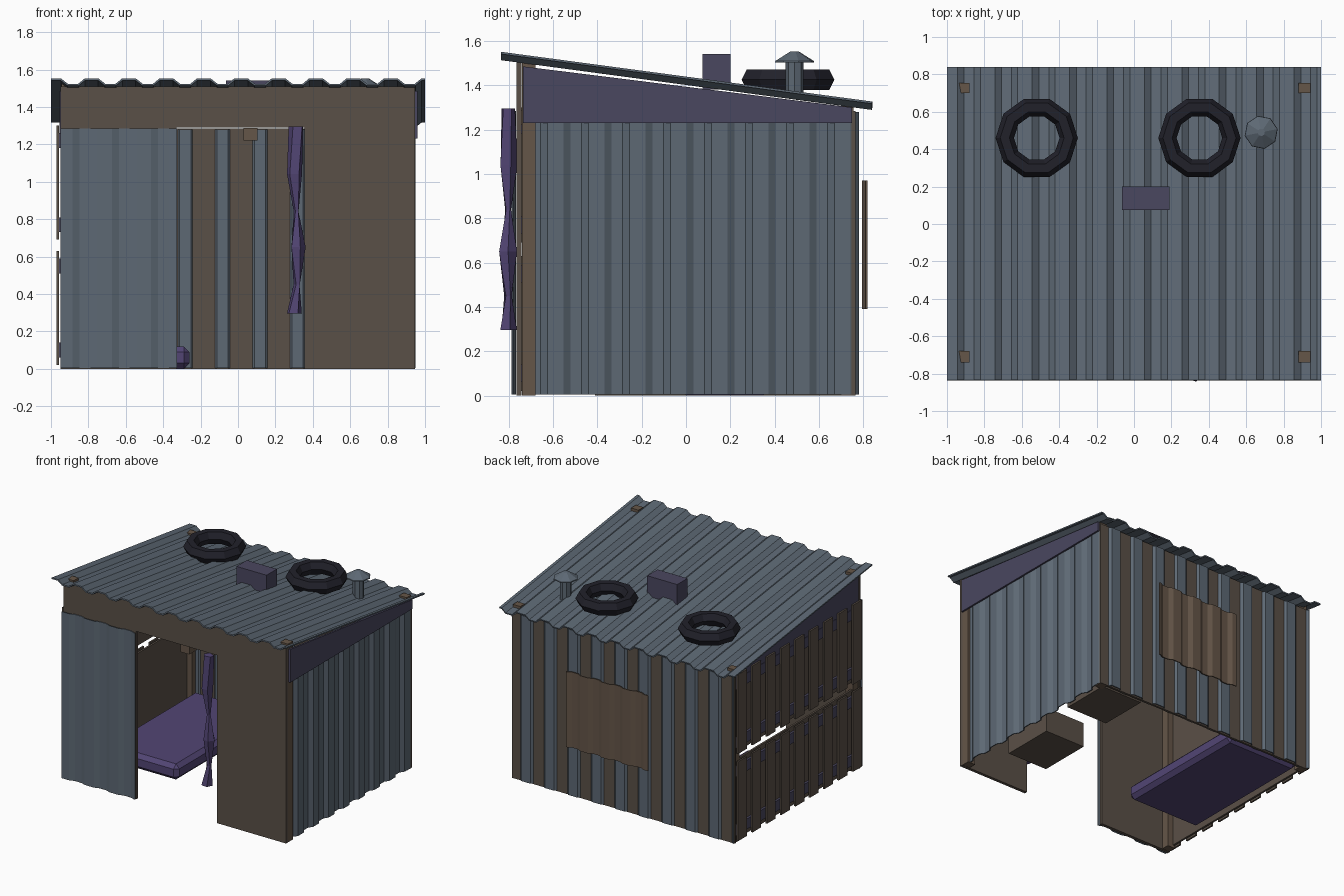
import bpy, bmesh, math
from mathutils import Vector

cube = bpy.data.objects.get("Cube")
if cube:
    bpy.data.objects.remove(cube, do_unlink=True)


def material(name, r, g, b):
    m = bpy.data.materials.new(name)
    m.use_nodes = True
    m.diffuse_color = (r, g, b, 1)
    m.node_tree.nodes["Principled BSDF"].inputs["Base Color"].default_value = (r, g, b, 1)
    return m


METAL = material("blue grey metal", 0.11, 0.14, 0.175)
WOOD = material("brown wood", 0.102, 0.08, 0.063)
POST = material("light brown wood", 0.13, 0.092, 0.065)
SLATE = material("purple grey", 0.068, 0.063, 0.115)
CLOTH = material("purple cloth", 0.085, 0.06, 0.175)
RUBBER = material("black rubber", 0.015, 0.015, 0.023)


def finish(name, bm, mat):
    bmesh.ops.recalc_face_normals(bm, faces=bm.faces)
    mesh = bpy.data.meshes.new(name)
    bm.to_mesh(mesh)
    bm.free()
    mesh.materials.append(mat)
    obj = bpy.data.objects.new(name, mesh)
    bpy.context.scene.collection.objects.link(obj)
    return obj


def box(name, x, y, z, mat, bevel=0):
    """Box from three (low, high) ranges."""
    bm = bmesh.new()
    bmesh.ops.create_cube(bm, size=1)
    for v in bm.verts:
        v.co = Vector([(r[0] + r[1]) / 2 + c * (r[1] - r[0]) for r, c in zip((x, y, z), v.co)])
    obj = finish(name, bm, mat)
    if bevel:
        mod = obj.modifiers.new("bevel", "BEVEL")
        mod.width = bevel
        mod.segments = 1
    return obj


def loft(name, rings, mat):
    """Closed skin through rings of equal point counts, with end caps."""
    bm = bmesh.new()
    rows = [[bm.verts.new(p) for p in ring] for ring in rings]
    n = len(rows[0])
    for a, b in zip(rows, rows[1:]):
        for i in range(n):
            bm.faces.new((a[i], a[(i + 1) % n], b[(i + 1) % n], b[i]))
    bm.faces.new(rows[0][::-1])
    bm.faces.new(rows[-1])
    return finish(name, bm, mat)


def ring(cx, cy, z, rx, ry, n, turn=0.0):
    angles = [turn + math.tau * i / n for i in range(n)]
    return [(cx + rx * math.cos(a), cy + ry * math.sin(a), z) for a in angles]


def corrugated(name, span, period, start, depth, ends, place, mat, thick=0.008):
    """Trapezoid sheet; place(u, height, v) maps it into space."""
    shape = [(0, 1), (0.37, 1), (0.55, 0), (0.83, 0), (1, 1)]

    def height(u):
        t = ((u - start) / period) % 1
        for (a, ha), (b, hb) in zip(shape, shape[1:]):
            if t <= b:
                return depth * (ha + (hb - ha) * (t - a) / (b - a))

    us = [start + period * (k + t) for k in range(-1, 14) for t, _ in shape[:4]]
    us = [span[0]] + [u for u in us if span[0] + 0.002 < u < span[1] - 0.002] + [span[1]]
    bm = bmesh.new()
    rows = [[bm.verts.new(place(u, height(u), v)) for v in ends] for u in us]
    for a, b in zip(rows, rows[1:]):
        bm.faces.new((a[0], b[0], b[1], a[1]))
    obj = finish(name, bm, mat)
    mod = obj.modifiers.new("thickness", "SOLIDIFY")
    mod.thickness = thick
    mod.offset = 0
    return obj


def roof_z(y):
    return 1.518 - 0.134 * (y + 0.835)


# Roof sheet
corrugated("roof", (-1, 1), 0.2, -1.02, 0.028, (-0.835, 0.84),
           lambda u, h, v: (u, v, roof_z(v) + h), METAL, 0.01)

# Corner posts poking through the roof
for side, sx in (("right", -1), ("left", 1)):
    for end, y in (("front", -0.71), ("back", 0.73)):
        box(side + "_" + end + "_post", (sx * 0.912 - 0.032, sx * 0.912 + 0.032),
            (y - 0.03, y + 0.03 if y < 0 else y + 0.025), (0, roof_z(y) + 0.022), POST)

# Front wall around the doorway
front = (-0.765, -0.742)
box("front_left_panel", (0.355, 0.945), front, (0, 1.29), WOOD)
box("front_right_panel", (-0.95, -0.33), front, (0, 1.29), WOOD)
box("front_lintel", (-0.95, 0.945), front, (1.29, 1.51), WOOD)
corrugated("front_metal_sheet", (-0.95, -0.325), 0.21, -0.963, 0.014, (0.005, 1.285),
           lambda u, h, v: (u, -0.77 - h, v), METAL, 0.006)

# Left wall sheet
corrugated("left_wall", (-0.69, 0.75), 0.185, -0.623, 0.022, (0.005, 1.3),
           lambda u, h, v: (0.922 + h, u, v), METAL)

# Back wall: boards with metal ridges standing proud of them
box("back_wall", (-0.95, 0.945), (0.748, 0.764), (0, 1.285), WOOD)
corrugated("back_metal_sheet", (-0.95, 0.945), 0.2, -1.02, 0.034, (0.005, 1.28),
           lambda u, h, v: (u, 0.742 + h, v), METAL)
corrugated("back_window_cover", (-0.25, 0.45), 0.18, -0.28, 0.016, (0.39, 0.97),
           lambda u, h, v: (u, 0.798 + h, v), POST)

# Sloped gables over both side walls
for side, x in (("left", 0.953), ("right", -0.947)):
    profile = [(-0.735, 1.23), (0.75, 1.23), (0.75, 1.3), (-0.735, 1.485)]
    loft(side + "_gable", [[(x + d, y, z) for y, z in profile] for d in (-0.007, 0.007)], SLATE)

# Right wall: two rows of pallets, each with backing, rails and slats
for row, low in (("lower", 0.02), ("upper", 0.69)):
    high = low + 0.61
    box(row + "_pallet_back", (-0.94, -0.925), (-0.74, 0.748), (low, high), WOOD)
    for i, z in enumerate((low + 0.04, high - 0.12)):
        box(f"{row}_pallet_rail_{i}", (-0.957, -0.94), (-0.745, 0.75), (z, z + 0.08), SLATE)
    for i in range(9):
        y = -0.75 + 0.1745 * i
        box(f"{row}_pallet_slat_{i}", (-0.97, -0.957), (y, y + 0.105), (low, high), WOOD)

# Beam under the roof
box("roof_beam", (0.03, 0.105), (-0.742, 0.748), (1.22, 1.288), POST)

# Twisted curtain tied beside the doorway
sections = [(0.295, 0.30, 0.042, 0.040, 0.2), (0.45, 0.315, 0.018, 0.018, 0.7),
            (0.65, 0.32, 0.042, 0.042, 0.0), (0.84, 0.312, 0.014, 0.014, 0.6),
            (1.04, 0.302, 0.042, 0.042, 0.3), (1.295, 0.312, 0.042, 0.032, 0.5)]
loft("curtain", [ring(x, -0.803, z, rx, ry, 5, t) for z, x, rx, ry, t in sections], CLOTH)

# Furniture inside
box("mattress", (-0.88, -0.26), (-0.37, 0.73), (0, 0.12), CLOTH, 0.03)
box("stool", (0.46, 0.8), (-0.41, 0), (0, 0.19), WOOD)
box("crate", (0.55, 0.9), (0.35, 0.73), (0, 0.28), WOOD)

# Things lying on the roof
box("roof_block", (-0.065, 0.19), (0.075, 0.2), (1.38, 1.54), SLATE)
for name, cx in (("right_tyre", -0.52), ("left_tyre", 0.35)):
    bm = bmesh.new()
    loops = []
    for i in range(10):
        a = math.tau * i / 10
        loop = []
        for j in range(6):
            b = math.tau * j / 6
            r = 0.171 + 0.049 * math.cos(b)
            loop.append(bm.verts.new((cx + r * math.cos(a), 0.46 + r * math.sin(a),
                                      1.425 + 0.054 * math.sin(b))))
        loops.append(loop)
    for i in range(10):
        p, q = loops[i], loops[(i + 1) % 10]
        for j in range(6):
            k = (j + 1) % 6
            bm.faces.new((p[j], q[j], q[k], p[k]))
    finish(name, bm, RUBBER)

# Chimney pipe and cap
loft("chimney_pipe", [ring(0.68, 0.49, z, 0.04, 0.04, 8) for z in (1.34, 1.51)], METAL)
loft("chimney_cap", [ring(0.68, 0.49, z, r, r, 8, 0.2)
                     for z, r in ((1.503, 0.09), (1.51, 0.088), (1.552, 0.02))], METAL)
